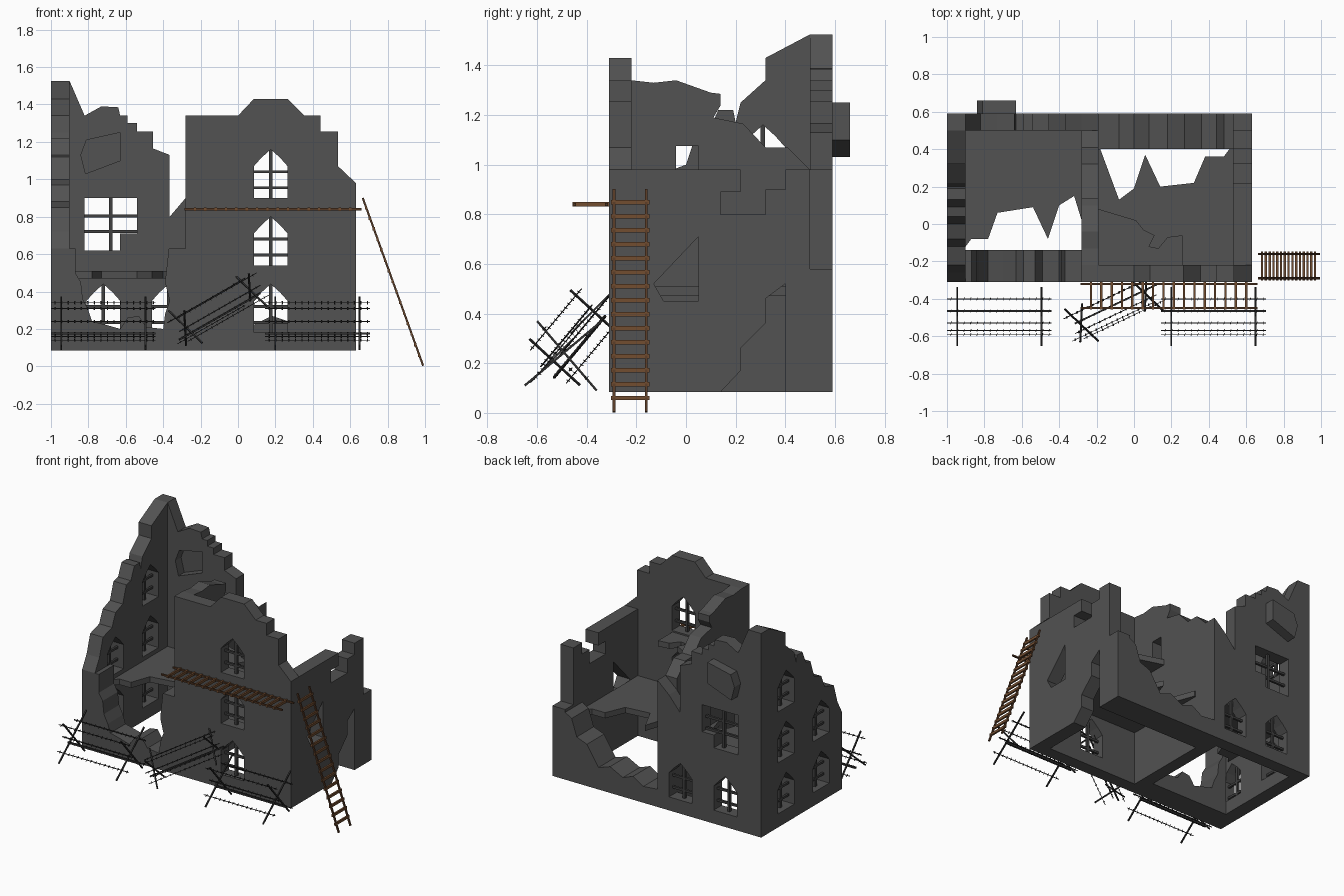
import bpy, bmesh, math
from mathutils import Vector, Matrix

if "Cube" in bpy.data.objects:
    bpy.data.objects.remove(bpy.data.objects["Cube"])

def mat(name, r, g, b):
    m = bpy.data.materials.new(name)
    m.diffuse_color = (r, g, b, 1)
    m.use_nodes = True
    m.node_tree.nodes["Principled BSDF"].inputs["Base Color"].default_value = m.diffuse_color
    return m

STONE = mat("dark stone", .085, .085, .085)
IRON = mat("black iron", .03, .03, .03)
FRAME = mat("window grey", .05, .05, .05)
WOOD = mat("brown wood", .17, .075, .03)
DARKWOOD = mat("dark brown wood", .09, .04, .018)

AXES = {"xz": lambda u, v, w: (u, w, v), "yz": lambda u, v, w: (w, u, v), "xy": lambda u, v, w: (u, v, w)}

def finish(name, bm, m):
    me = bpy.data.meshes.new(name)
    bmesh.ops.recalc_face_normals(bm, faces=bm.faces)
    bm.to_mesh(me)
    bm.free()
    me.materials.append(m)
    ob = bpy.data.objects.new(name, me)
    bpy.context.collection.objects.link(ob)
    return ob

def slab(name, plane, lo, hi, outline, holes=(), m=STONE):
    """Flat outline with holes, given thickness from lo to hi."""
    cu = bpy.data.curves.new("tmp", 'CURVE')
    cu.dimensions = '2D'
    cu.fill_mode = 'BOTH'
    cu.extrude = (hi - lo) / 2
    for loop in [outline, *holes]:
        s = cu.splines.new('POLY')
        s.points.add(len(loop) - 1)
        for p, (u, v) in zip(s.points, loop):
            p.co = (u, v, 0, 1)
        s.use_cyclic_u = True
    tmp = bpy.data.objects.new("tmp", cu)
    bpy.context.collection.objects.link(tmp)
    bpy.context.view_layer.update()
    me = bpy.data.meshes.new_from_object(tmp.evaluated_get(bpy.context.evaluated_depsgraph_get()))
    bm = bmesh.new()
    bm.from_mesh(me)
    bpy.data.objects.remove(tmp)
    bpy.data.meshes.remove(me)
    bmesh.ops.remove_doubles(bm, verts=bm.verts, dist=1e-5)
    for v in bm.verts:
        v.co = AXES[plane](v.co.x, v.co.y, v.co.z + (lo + hi) / 2)
    for f in bm.faces:
        f.smooth = False
        f.material_index = 0
    return finish(name, bm, m)

def rod(bm, a, b, w, h=None):
    """Square bar between two points."""
    a, b = Vector(a), Vector(b)
    d = b - a
    M = Matrix.Translation((a + b) / 2) @ d.to_track_quat('Z', 'Y').to_matrix().to_4x4() \
        @ Matrix.Diagonal((w, h or w, d.length, 1))
    bmesh.ops.create_cube(bm, size=1, matrix=M)

def arch(c, z):
    return [(c - .09, z), (c + .09, z), (c + .09, z + .17), (c + .05, z + .215), (c, z + .26),
            (c - .05, z + .215), (c - .09, z + .17)]

def bars(name, plane, w, windows):
    """Mullion and two crossbars in each arched window."""
    bm = bmesh.new()
    P = AXES[plane]
    for c, z in windows:
        rod(bm, P(c, z, w), P(c, z + .26, w), .018)
        for h in (.055, .14):
            rod(bm, P(c - .09, z + h, w), P(c + .09, z + h, w), .015)
    finish(name, bm, FRAME)

# tower front wall
tower = [(.175, .18), (.175, .54), (.175, .9)]
slab("tower_front_wall", "xz", -.31, -.22,
     [(-.28, .085), (.63, .085), (.63, .98), (.535, 1.07), (.535, 1.255), (.44, 1.255), (.44, 1.34), (.355, 1.34),
      (.265, 1.43), (.085, 1.43), (0, 1.34), (-.28, 1.34)], [arch(*w) for w in tower])
bars("tower_window_bars", "xz", -.265, tower)

# right wall with gaps
slab("right_wall", "yz", .53, .63,
     [(-.22, .085), (.14, .085), (.22, .17), (.22, .26), (.32, .36), (.32, .46), (.4, .52), (.4, .085), (.59, .085),
      (.59, .58), (.5, .58), (.5, .98), (.4, .98), (.4, .9), (.32, .9), (.32, .8), (.14, .8), (.14, .89), (.22, .89),
      (.22, .98), (-.22, .98)], [[(-.13, .52), (-.09, .45), (.05, .45), (.05, .71)]])

# broken back wall of the tower
slab("tower_back_wall", "xz", .4, .59,
     [(-.19, .085), (.53, .085), (.53, .56), (.48, .53), (.44, .41), (.36, .38), (.27, .24), (.18, .27), (.08, .22),
      (0, .25), (-.08, .2), (-.19, .21)])

# dividing wall
slab("dividing_wall", "yz", -.28, -.19,
     [(-.22, .085), (.5, .085), (.5, .98), (.41, 1.07), (.32, 1.07), (.23, 1.165), (.11, 1.19), (.14, 1.24),
      (.14, 1.285), (.1, 1.29), (-.04, 1.34), (-.13, 1.33), (-.22, 1.34)],
     [[(-.04, .9), (.05, .9), (.05, 1.075), (-.04, 1.075)]])

# left wall, falling to the front
left = [(.31, .18), (.31, .54), (.31, .9), (-.08, .18), (-.08, .54)]
slab("left_wall", "yz", -1, -.9,
     [(-.31, .085), (.59, .085), (.59, 1.525), (.5, 1.525), (.32, 1.43), (.32, 1.34), (.22, 1.25), (.2, 1.17),
      (.19, 1.22), (.13, 1.22), (.09, 1.13), (.04, 1.12), (.0, 1.0), (-.08, .97), (-.12, .88), (-.22, .85),
      (-.26, .72), (-.31, .63)], [arch(*w) for w in left])
bars("left_window_bars", "yz", -.95, left)

# back wall of the left room
back = [(-.72, .18), (-.37, .18)]
bulge = [(-.84, 1.13), (-.81, 1.21), (-.63, 1.25), (-.63, 1.1), (-.815, 1.03)]
slab("left_back_wall", "xz", .5, .59,
     [(-.9, .085), (-.19, .085), (-.19, .98), (-.28, .9), (-.365, .8), (-.365, 1.13), (-.455, 1.165), (-.455, 1.255),
      (-.54, 1.255), (-.54, 1.3), (-.59, 1.3), (-.59, 1.34), (-.63, 1.34), (-.64, 1.385), (-.73, 1.39), (-.82, 1.34),
      (-.9, 1.525)],
     [arch(*w) for w in back] + [bulge, [(-.82, .62), (-.63, .62), (-.63, .71), (-.54, .71), (-.54, .9), (-.82, .9)]])
bars("back_window_bars", "xz", .545, back)
slab("pushed_out_block", "xz", .565, .66, bulge)
bm = bmesh.new()
rod(bm, (-.68, .545, .62), (-.68, .545, .9), .02)
for z in (.72, .805):
    rod(bm, (-.82, .545, z), (-.54, .545, z), .016)
finish("square_window_bars", bm, FRAME)

# broken front wall of the left room
slab("left_front_wall", "xz", -.31, -.14,
     [(-.9, .085), (-.28, .085), (-.28, .63), (-.37, .63), (-.39, .45), (-.365, .35), (-.39, .28), (-.4, .2),
      (-.49, .21), (-.53, .27), (-.59, .26), (-.63, .2), (-.7, .22), (-.78, .24), (-.8, .3), (-.83, .36), (-.84, .45),
      (-.87, .5), (-.87, .63), (-.9, .63)])

# floors
slab("left_floor", "xy", .47, .51,
     [(-.9, .5), (-.9, -.12), (-.87, -.08), (-.78, -.08), (-.73, .06), (-.54, .09), (-.46, -.08), (-.4, .1),
      (-.32, .15), (-.28, .02), (-.28, .5)])
slab("tower_floor", "xy", .47, .51,
     [(-.19, -.22), (.53, -.22), (.53, .4), (.51, .4), (.48, .36), (.38, .36), (.32, .22), (.14, .2), (.06, .37),
      (0, .19), (-.08, .13), (-.18, .4), (-.19, .4)])
slab("upper_floor_fragment", "xy", .85, .89,
     [(-.19, -.22), (.26, -.22), (.26, -.06), (.18, -.07), (.13, -.13), (.08, -.12), (.11, -.06), (.05, -.03),
      (.01, .02), (-.19, .08)])

# leaning ladder
bm = bmesh.new()
for y in (-.29, -.16):
    rod(bm, (.99, y, .003), (.667, y, .9), .011)
finish("ladder_rails", bm, DARKWOOD)
bm = bmesh.new()
for i in range(15):
    z = .06 + i * .0563
    x = .99 - z * .36
    rod(bm, (x, -.303, z), (x, -.147, z), .012, .018)
finish("ladder_rungs", bm, WOOD)

# level ladder on the front wall
bm = bmesh.new()
for y in (-.32, -.448):
    rod(bm, (-.285, y, .84), (.66, y, .84), .011)
finish("level_ladder_rails", bm, DARKWOOD)
bm = bmesh.new()
for i in range(16):
    x = -.23 + i * .0553
    rod(bm, (x, -.31, .84), (x, -.458, .84), .012, .018)
finish("level_ladder_rungs", bm, WOOD)

def barricade(name, length, M):
    """Crossed posts at both ends joined by barbed wires along x."""
    bm = bmesh.new()
    for x in (-length / 2 + .055, length / 2 - .055):
        rod(bm, (x, -.11, .13), (x, .13, -.15), .009)
        rod(bm, (x, -.16, -.13), (x, .15, .13), .009)
    for y, z, w in ((.025, -.065, .012), (-.04, 0, .006), (.09, .07, .006), (.09, -.1, .004), (-.1, -.08, .004),
                    (-.08, .1, .004)):
        rod(bm, (-length / 2, y, z), (length / 2, y, z), w)
        for i in range(int(length / .035)):
            x = -length / 2 + .02 + i * .035
            rod(bm, (x, y - .007, z - .007), (x + .004, y + .007, z + .007), .003)
            rod(bm, (x, y - .007, z + .007), (x + .004, y + .007, z - .007), .003)
    bmesh.ops.transform(bm, matrix=M, verts=bm.verts)
    finish(name, bm, IRON)

# barricades: two level, one tipped against the wall
barricade("left_barricade", .56, Matrix.Translation((-.72, -.49, .24)))
barricade("right_barricade", .56, Matrix.Translation((.425, -.49, .24)))
tip = Vector((.42, .2, .24)).to_track_quat('X', 'Z').to_matrix().to_4x4()
barricade("tipped_barricade", .54, Matrix.Translation((-.11, -.455, .31)) @ tip @ Matrix.Diagonal((1, .75, .75, 1)))
